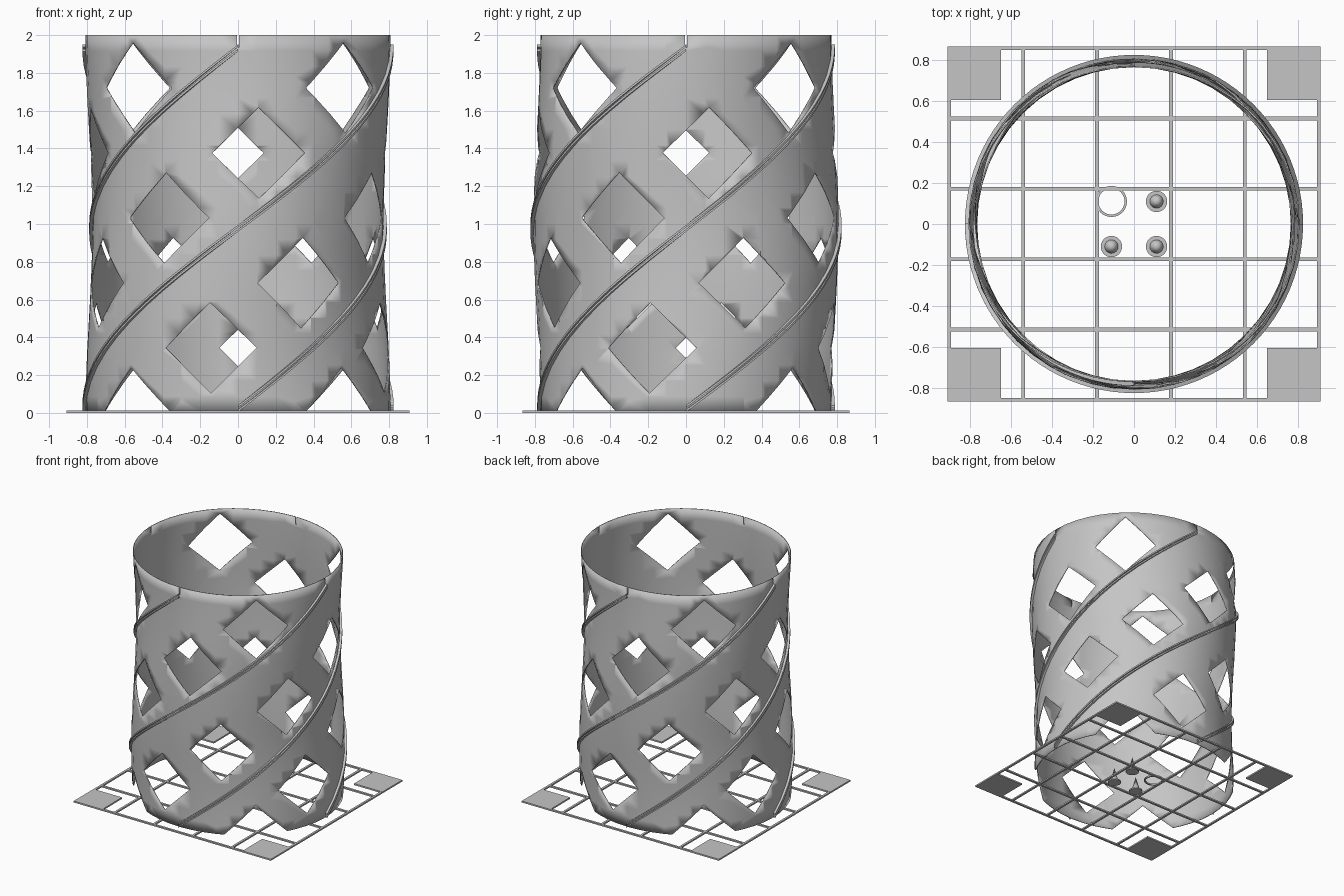
import bpy, bmesh, math
from mathutils import Vector

if "Cube" in bpy.data.objects:
    bpy.data.objects.remove(bpy.data.objects["Cube"])

grey = bpy.data.materials.new("light grey")
grey.diffuse_color = (0.56, 0.56, 0.56, 1)
grey.use_nodes = True
grey.node_tree.nodes["Principled BSDF"].inputs["Base Color"].default_value = grey.diffuse_color


def finish(name, bm, smooth=False):
    bmesh.ops.recalc_face_normals(bm, faces=bm.faces)
    mesh = bpy.data.meshes.new(name)
    bm.to_mesh(mesh)
    bm.free()
    mesh.materials.append(grey)
    ob = bpy.data.objects.new(name, mesh)
    bpy.context.collection.objects.link(ob)
    if smooth:
        bpy.ops.object.select_all(action='DESELECT')
        ob.select_set(True)
        bpy.context.view_layer.objects.active = ob
        bpy.ops.object.shade_smooth_by_angle(angle=math.radians(30))
    return ob


def wrap(deg, z, out=0.0):
    """Wall point: slightly oval section that twists with height; 0 degrees is the front."""
    a = math.radians(deg)
    r = 0.789 + 0.018 * math.cos(2 * (a - math.radians(90 + 90 * z))) + out
    return Vector((r * math.sin(a), -r * math.cos(a), z))


# --- lattice wall: flat sheet (u = degrees / 100, z), cut by diamonds, then rolled up
ROW, HALF_U, HALF_Z, BASE, TOP = 0.344, 0.18, 0.24, 0.004, 2.0
row_angles = [(45, 45), (-10.7, -14), (25.6, 23), (-29, -26.5), (8, 9), (45, 45)]
holes = []
for k, pair in enumerate(row_angles):
    for q in range(-3, 4):
        holes.append(((pair[q % 2] + 90 * q) / 100, k * ROW))

bm = bmesh.new()
COLS, ROWS = 48, 24
grid = [[bm.verts.new((-1.8 + 3.6 * i / COLS, 0, BASE + (TOP - BASE) * j / ROWS))
         for i in range(COLS + 1)] for j in range(ROWS + 1)]
for j in range(ROWS):
    for i in range(COLS):
        bm.faces.new((grid[j][i], grid[j][i + 1], grid[j + 1][i + 1], grid[j + 1][i]))


def cut(cu, cz, hu, hz, planes):
    """Split the faces around a spot along the given (point, normal) lines."""
    for co, no in planes:
        near = [f for f in bm.faces
                if min(v.co.x for v in f.verts) < cu + hu and max(v.co.x for v in f.verts) > cu - hu
                and min(v.co.z for v in f.verts) < cz + hz and max(v.co.z for v in f.verts) > cz - hz]
        geom = set(near)
        for f in near:
            geom.update(f.edges)
            geom.update(f.verts)
        if near:
            bmesh.ops.bisect_plane(bm, geom=list(geom), dist=1e-5, plane_co=co, plane_no=no)


for cu, cz in holes:
    cut(cu, cz, HALF_U, HALF_Z,
        [((cu + s * HALF_U, 0, cz), (s / HALF_U, 0, t / HALF_Z)) for s in (-1, 1) for t in (-1, 1)])
    inside = []
    for f in bm.faces:
        c = f.calc_center_median()
        if abs(c.x - cu) / HALF_U + abs(c.z - cz) / HALF_Z < 1:
            inside.append(f)
    bmesh.ops.delete(bm, geom=inside, context='FACES')

# narrow slits in the top rim
SLIT = 0.004
for u in (-1.8, -0.9, 0, 0.9, 1.8):
    cut(u, 1.97, SLIT, 0.035,
        [((u - SLIT, 0, 0), (1, 0, 0)), ((u + SLIT, 0, 0), (1, 0, 0)), ((0, 0, 1.935), (0, 0, 1))])
    slot = [f for f in bm.faces if abs(f.calc_center_median().x - u) < SLIT
            and f.calc_center_median().z > 1.935]
    bmesh.ops.delete(bm, geom=slot, context='FACES')

for v in bm.verts:
    v.co = wrap(v.co.x * 100, v.co.z)
bmesh.ops.remove_doubles(bm, verts=bm.verts, dist=1e-4)
wall = finish("lattice_wall", bm, True)
thick = wall.modifiers.new("thickness", 'SOLIDIFY')
thick.thickness = 0.007
thick.offset = -1

# --- paired helical flanges along the four seams
bm = bmesh.new()
STEPS = 48
for start in (0, 90, 180, 270):
    for lo, hi in ((-0.018, -0.005), (0.005, 0.018)):
        last = None
        for i in range(STEPS + 1):
            t = i / STEPS
            z = 0.022 + 1.91 * t
            ring = [bm.verts.new(wrap(start + 180 * t, z + dz, out))
                    for dz, out in ((lo, -0.004), (hi, -0.004), (hi, 0.017), (lo, 0.017))]
            if last:
                for a in range(4):
                    b = (a + 1) % 4
                    bm.faces.new((last[a], last[b], ring[b], ring[a]))
            else:
                bm.faces.new(ring)
            last = ring
        bm.faces.new(last[::-1])
finish("seam_flanges", bm, True)


def box(bm, x0, x1, y0, y1, z1):
    made = bmesh.ops.create_cube(bm, size=1)["verts"]
    for v in made:
        v.co = ((x0 + x1) / 2 + v.co.x * (x1 - x0), (y0 + y1) / 2 + v.co.y * (y1 - y0),
                z1 * (v.co.z + 0.5))


# --- base grid and corner pads
X, Y, BAR, H = 0.909, 0.866, 0.018, 0.012
bm = bmesh.new()
for i in range(6):
    x = -X + i * (2 * X - BAR) / 5
    y = -Y + i * (2 * Y - BAR) / 5
    box(bm, x, x + BAR, -Y, Y, H)
    box(bm, -X, X, y, y + BAR, H)
finish("base_grid", bm)

bm = bmesh.new()
for sx in (-1, 1):
    for sy in (-1, 1):
        cx, cy = sx * (X - 0.131), sy * (Y - 0.131)
        box(bm, cx - 0.131, cx + 0.131, cy - 0.131, cy + 0.131, H + 0.0005)
finish("corner_pads", bm)


# --- small spikes on discs, and one open ring
def lathe(name, profile, x, y, closed=False, n=24):
    bm = bmesh.new()
    rings = [[bm.verts.new((x + r * math.cos(math.tau * i / n), y + r * math.sin(math.tau * i / n), z))
              for i in range(n)] for r, z in profile]
    pairs = list(zip(rings, rings[1:])) + ([(rings[-1], rings[0])] if closed else [])
    for a, b in pairs:
        for i in range(n):
            j = (i + 1) % n
            bm.faces.new((a[i], a[j], b[j], b[i]))
    bmesh.ops.remove_doubles(bm, verts=bm.verts, dist=1e-5)
    finish(name, bm, True)


for x, y in ((0.11, 0.11), (-0.11, -0.11), (0.11, -0.11)):
    lathe("spike", [(0, 0), (0.052, 0), (0.052, 0.01), (0.033, 0.01), (0, 0.13)], x, y)
lathe("ring", [(0.064, 0), (0.076, 0), (0.076, 0.012), (0.064, 0.012)], -0.11, 0.11, True)
